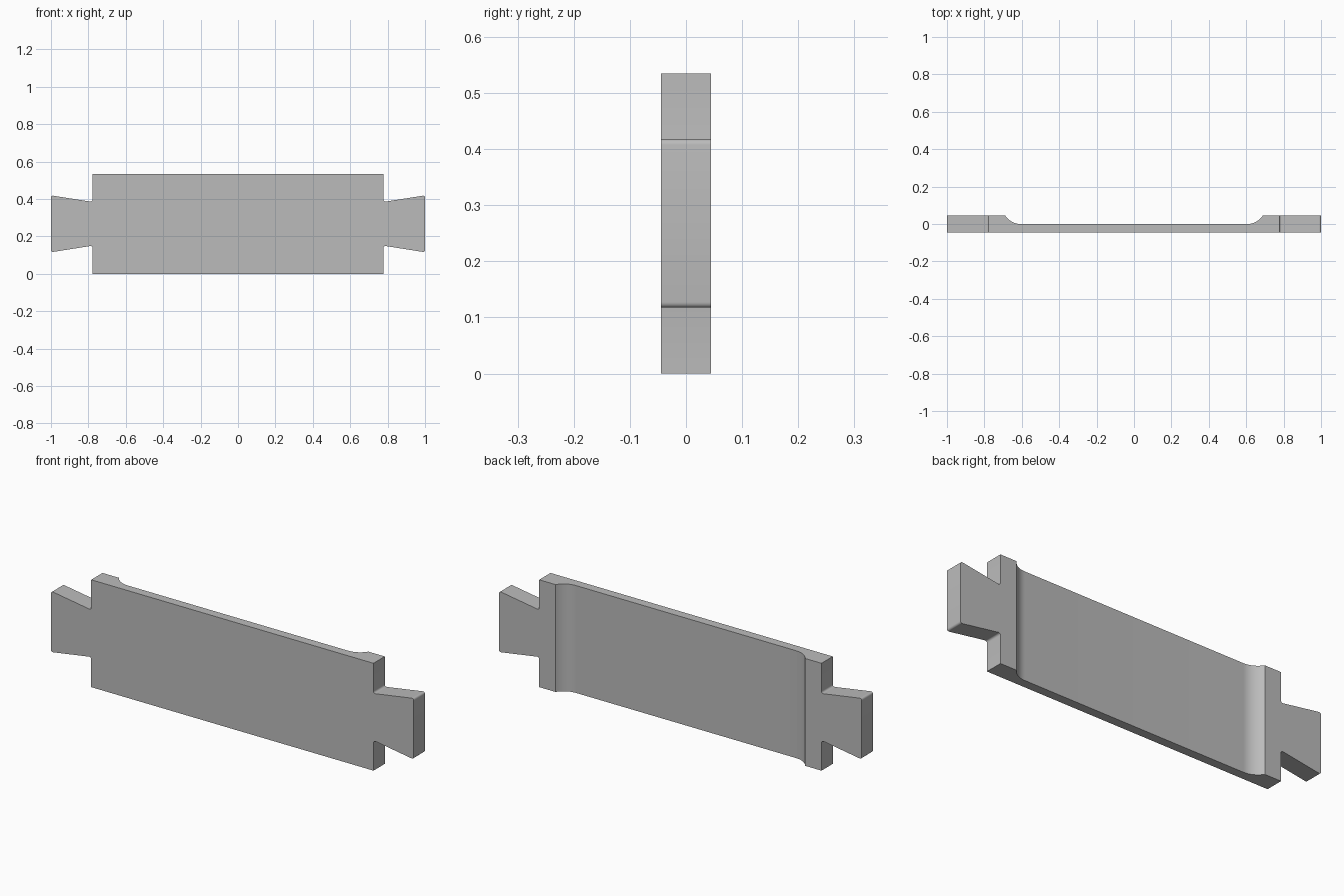
import bpy
import bmesh
import math

HALF_Y = 0.0445      # half thickness
HEIGHT = 0.535
MID_Z = HEIGHT / 2
PANEL_X = 0.778      # half length of the panel without the dovetails

cube = bpy.data.objects.get("Cube")
if cube:
    bpy.data.objects.remove(cube, do_unlink=True)

grey = bpy.data.materials.new("plain grey")
grey.use_nodes = True
colour = (0.5, 0.5, 0.5, 1)
grey.diffuse_color = colour
grey.node_tree.nodes["Principled BSDF"].inputs["Base Color"].default_value = colour


def mirrored(points):
    """Close a right-hand profile with its mirror image in x."""
    return points + [(-x, v) for x, v in reversed(points)]


def prism(name, points, direction, round_edge=None):
    """Extrude a closed outline of 3D points, optionally rounding some edges."""
    bm = bmesh.new()
    face = bm.faces.new([bm.verts.new(p) for p in points])
    grown = bmesh.ops.extrude_face_region(bm, geom=[face], use_keep_orig=True)
    verts = [g for g in grown["geom"] if isinstance(g, bmesh.types.BMVert)]
    bmesh.ops.translate(bm, verts=verts, vec=direction)
    bmesh.ops.recalc_face_normals(bm, faces=bm.faces)
    if round_edge:
        edges = [e for e in bm.edges if round_edge(e)]
        bmesh.ops.bevel(bm, geom=edges, offset=0.012, segments=5,
                        profile=0.5, affect='EDGES')
    mesh = bpy.data.meshes.new(name)
    bm.to_mesh(mesh)
    bm.free()
    mesh.materials.append(grey)
    obj = bpy.data.objects.new(name, mesh)
    bpy.context.collection.objects.link(obj)
    return obj


def dovetail_corner(edge):
    a, b = (v.co for v in edge.verts)
    return abs(a.y - b.y) > HALF_Y and abs(a.z - MID_Z) < 0.2


# Panel outline with a flared dovetail at each end
outline = mirrored([
    (PANEL_X, 0), (PANEL_X, MID_Z - 0.117), (1, MID_Z - 0.152),
    (1, MID_Z + 0.152), (PANEL_X, MID_Z + 0.117), (PANEL_X, HEIGHT)])
panel = prism("dovetailed_panel", [(x, -HALF_Y, z) for x, z in outline],
              (0, 2 * HALF_Y, 0), dovetail_corner)

# Shallow recess across the back, with curved run-outs
run, rise, edge_x = 0.082, HALF_Y, 0.688
radius = (run ** 2 + rise ** 2) / (2 * rise)
sweep = math.asin(run / radius)
profile = []
for i in range(13):
    a = sweep * i / 12
    profile.append((edge_x - run + radius * math.sin(a),
                    radius * (1 - math.cos(a))))
profile.append((edge_x, 2 * HALF_Y))
cutter = prism("recess_cutter", [(x, y, -0.1) for x, y in mirrored(profile)],
               (0, 0, HEIGHT + 0.2))
cutter.hide_render = True

cut = panel.modifiers.new("recess", 'BOOLEAN')
cut.operation = 'DIFFERENCE'
cut.solver = 'EXACT'
cut.object = cutter

bpy.ops.object.select_all(action='DESELECT')
panel.select_set(True)
bpy.context.view_layer.objects.active = panel
bpy.ops.object.modifier_apply(modifier=cut.name)
bpy.data.objects.remove(cutter, do_unlink=True)
bpy.ops.object.shade_smooth_by_angle(angle=math.radians(30))
